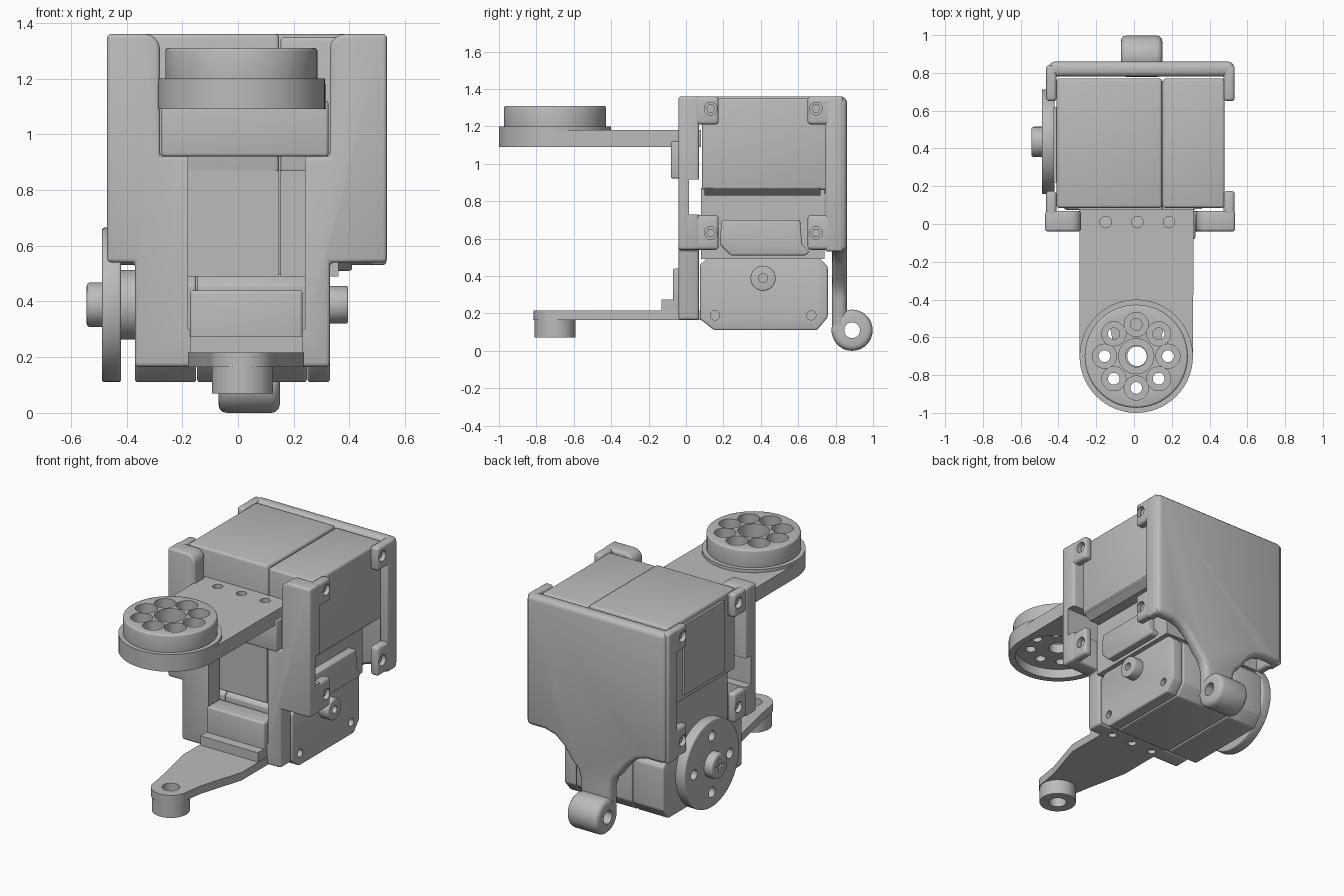
import bpy, bmesh, math
from mathutils import Vector

if "Cube" in bpy.data.objects:
    bpy.data.objects.remove(bpy.data.objects["Cube"])

grey = bpy.data.materials.new("plain grey")
grey.use_nodes = True
grey.diffuse_color = (0.5, 0.5, 0.5, 1)
grey.node_tree.nodes["Principled BSDF"].inputs["Base Color"].default_value = (0.5, 0.5, 0.5, 1)


def apply_mod(ob, kind, **settings):
    mod = ob.modifiers.new(kind, kind)
    for key, value in settings.items():
        setattr(mod, key, value)
    bpy.ops.object.select_all(action='DESELECT')
    bpy.context.view_layer.objects.active = ob
    ob.select_set(True)
    bpy.ops.object.modifier_apply(modifier=mod.name)


def prism(name, axis, pts, a, b, bevel=0.0):
    """Extrude a 2D outline along an axis; points are the other two axes in order."""
    def place(p, t):
        c = list(p)
        c.insert("xyz".index(axis), t)
        return Vector(c)
    bm = bmesh.new()
    face = bm.faces.new([bm.verts.new(place(p, a)) for p in pts])
    new = bmesh.ops.extrude_face_region(bm, geom=[face])["geom"]
    move = place((0, 0), b - a)
    bmesh.ops.translate(bm, vec=move, verts=[v for v in new if isinstance(v, bmesh.types.BMVert)])
    bmesh.ops.recalc_face_normals(bm, faces=bm.faces)
    mesh = bpy.data.meshes.new(name)
    bm.to_mesh(mesh)
    bm.free()
    ob = bpy.data.objects.new(name, mesh)
    bpy.context.collection.objects.link(ob)
    mesh.materials.append(grey)
    if bevel:
        apply_mod(ob, 'BEVEL', width=bevel, segments=3, limit_method='ANGLE', angle_limit=0.6)
    return ob


def box(name, x, y, z, bevel=0.0):
    return prism(name, 'z', [(x[0], y[0]), (x[1], y[0]), (x[1], y[1]), (x[0], y[1])], *z, bevel)


def arc(c, r, start, end, n):
    return [(c[0] + r * math.cos(math.radians(start + (end - start) * i / n)),
             c[1] + r * math.sin(math.radians(start + (end - start) * i / n))) for i in range(n + 1)]


def cyl(name, axis, c, r, a, b, bevel=0.0, n=48):
    return prism(name, axis, arc(c, r, 0, 360, n)[:-1], a, b, bevel)


def cut(ob, cutters):
    for c in cutters:
        apply_mod(ob, 'BOOLEAN', object=c, operation='DIFFERENCE', solver='EXACT')
        bpy.data.objects.remove(c)


def hole(axis, c, r, a, b):
    return cyl("cutter", axis, c, r, a, b, n=32)


# Upper motor case in two halves, stepping in below
box("upper_case_left", (0.152, 0.48), (0.085, 0.77), (0.86, 1.35), 0.015)
box("upper_case_right", (-0.41, 0.148), (0.085, 0.77), (0.84, 1.36), 0.015)
prism("case_ledge", 'y', [(0.2, 0.87), (0.48, 0.87), (0.43, 0.83), (0.2, 0.83)], 0.1, 0.72)
for name, x in (("right", (-0.35, 0.148)), ("left", (0.152, 0.36))):
    box("middle_case_" + name, x, (0.08, 0.74), (0.49, 0.87))
prism("case_foot", 'x', [(0.19, 0.7), (0.61, 0.7), (0.62, 0.57), (0.66, 0.53), (0.64, 0.51),
                         (0.24, 0.51), (0.18, 0.57)], 0.2, 0.41, 0.01)
box("case_side_strip", (-0.425, -0.4), (0.22, 0.62), (0.88, 1.33))

# Lower motor with chamfered corners, split into slices
outline = [(0.15, 0.11), (0.7, 0.11), (0.758, 0.18), (0.758, 0.45), (0.71, 0.5),
           (0.12, 0.5), (0.075, 0.46), (0.075, 0.17)]
for name, a, b in (("right", -0.37, -0.15), ("middle", -0.147, 0.247), ("left", 0.25, 0.33)):
    part = prism("lower_case_" + name, 'x', outline, a, b, 0.01)
    if name == "left":
        cut(part, [hole('x', (y, 0.19), 0.025, 0.3, 0.4) for y in (0.155, 0.67)])
pivot = cyl("pivot_boss", 'x', (0.412, 0.388), 0.067, 0.3, 0.395, 0.006)
cut(pivot, [hole('x', (0.412, 0.388), 0.024, 0.36, 0.42)])

# Round drive horn
centre = (0.435, 0.388)
cyl("horn_collar", 'x', centre, 0.125, -0.43, -0.36)
horn = cyl("drive_horn", 'x', centre, 0.277, -0.488, -0.42, 0.008, 64)
cut(horn, [hole('x', p, 0.032, -0.6, -0.3) for p in arc(centre, 0.18, 0, 270, 3)])
hub = cyl("horn_screw", 'x', centre, 0.08, -0.543, -0.46, 0.012)
cut(hub, [box("cutter", (-0.6, -0.525), (centre[0] - w, centre[0] + w), (centre[1] - h, centre[1] + h))
          for w, h in ((0.045, 0.01), (0.01, 0.045))])

# Front frame with open top, window and side slot
half = [(-0.47, 0.54), (-0.37, 0.54), (-0.37, 0.165), (0.33, 0.165), (0.33, 0.54), (0.535, 0.54), (0.535, 1.36)]
top = arc((0.385, 1.305), 0.055, 90, 180, 6) + [(0.33, 0.92), (-0.28, 0.92)]
top += arc((-0.335, 1.305), 0.055, 0, 90, 6) + [(-0.47, 1.36)]
frame = prism("front_frame", 'y', half + top, -0.04, 0.07, 0.015)
cut(frame, [box("cutter", (-0.18, 0.24), (-0.2, 0.2), (0.3, 0.93)),
            box("cutter", (-1, 1), (0.015, 0.1), (0.73, 0.915))])

# Back cover tapering down to a tail
side = [(0.49, 1.36), (0.49, 0.53), (0.36, 0.53), (0.29, 0.51), (0.23, 0.46), (0.17, 0.38),
        (0.13, 0.34), (0.11, 0.28), (0.11, 0.11)]
cover = [(0.04 + x, z) for x, z in side] + [(0.04 - x, z) for x, z in reversed(side)]
prism("back_cover", 'y', cover, 0.78, 0.86, 0.03)
ear = cyl("tail_ear", 'x', (0.888, 0.11), 0.11, -0.07, 0.15, 0.03)
cut(ear, [hole('x', (0.888, 0.11), 0.042, -0.3, 0.3),])
clear = hole('x', (0.888, 0.11), 0.042, -0.3, 0.3)
cut(bpy.data.objects["back_cover"], [clear])

# Side walls and screw tabs on both frames
for label, x, s in (("left", (0.475, 0.533), 1), ("right", (-0.465, -0.41), -1)):
    box("back_wall_" + label, x, (0.745, 0.84), (0.53, 1.36), 0.015)
    for level, z, hz in (("upper", (1.21, 1.36), 1.295), ("lower", (0.54, 0.725), 0.63)):
        for end, y, hy in (("front", (0.0, 0.175), 0.132), ("back", (0.65, 0.84), 0.695)):
            tab = box(f"{end}_{level}_tab_{label}", x, y, z, 0.018)
            outer = x[1] if s > 0 else x[0]
            cut(tab, [hole('x', (hy, hz), 0.034, outer - s * 0.03, outer + s * 0.05)])
            cyl(f"{end}_{level}_screw_{label}", 'x', (hy, hz), 0.024, outer - s * 0.04, outer - s * 0.02, n=6)

# Upper bracket and arm with a round end
c = (0.012, -0.7)
box("upper_bracket", (-0.275, 0.325), (-0.08, 0.06), (0.92, 1.12), 0.012)
arm = prism("upper_arm", 'z', arc(c, 0.3, 180, 360, 32) + [(0.316, 0.08), (-0.29, 0.08)], 1.09, 1.18)
cut(arm, [hole('z', (x, 0.01), 0.03, 1, 1.3) for x in (-0.15, 0.018, 0.185)]
    + [hole('z', c, 0.262, 1, 1.3)])
rim = cyl("arm_rim", 'z', c, 0.3, 1.09, 1.2, n=64)
cut(rim, [hole('z', c, 0.26, 1, 1.15)])
plate = cyl("holed_hub", 'z', c, 0.273, 1.16, 1.31, 0.012, 64)
ring = arc(c, 0.168, 0, 315, 7)
cut(plate, [hole('z', p, 0.064, 1.21, 1.4) for p in ring] + [hole('z', c, 0.093, 1.21, 1.4)])
for part in (plate, rim):
    cut(part, [hole('z', p, 0.031, 1, 1.4) for p in ring] + [hole('z', c, 0.057, 1, 1.4)])

# Lower bracket and tapered arm with a boss
b = (0.016, -0.7)
box("lower_bracket", (-0.172, 0.232), (-0.07, 0.06), (0.2, 0.44), 0.012)
box("bracket_step", (-0.172, 0.232), (-0.132, -0.06), (0.2, 0.275))
taper = arc(b, 0.115, 180, 360, 20) + [(0.15, -0.58), (0.237, -0.3), (0.237, 0.08), (-0.18, 0.08),
                                       (-0.18, -0.3), (-0.12, -0.58)]
low = prism("lower_arm", 'z', taper, 0.165, 0.216)
boss = cyl("arm_boss", 'z', b, 0.11, 0.07, 0.17)
for part in (low, boss):
    cut(part, [hole('z', b, 0.052, 0, 0.3)])
cut(low, [hole('z', (x, 0.01), 0.025, 0.1, 0.19) for x in (-0.13, 0.025, 0.18)])
cut(frame, [hole('z', (x, 0.01), 0.025, 0.1, 0.19) for x in (-0.13, 0.025, 0.18)])

# Smooth the round surfaces, keep the edges sharp
bpy.ops.object.select_all(action='DESELECT')
for ob in bpy.context.collection.objects:
    if ob.type == 'MESH' and grey.name in ob.data.materials:
        ob.select_set(True)
        bpy.context.view_layer.objects.active = ob
bpy.ops.object.shade_smooth_by_angle(angle=math.radians(35))
